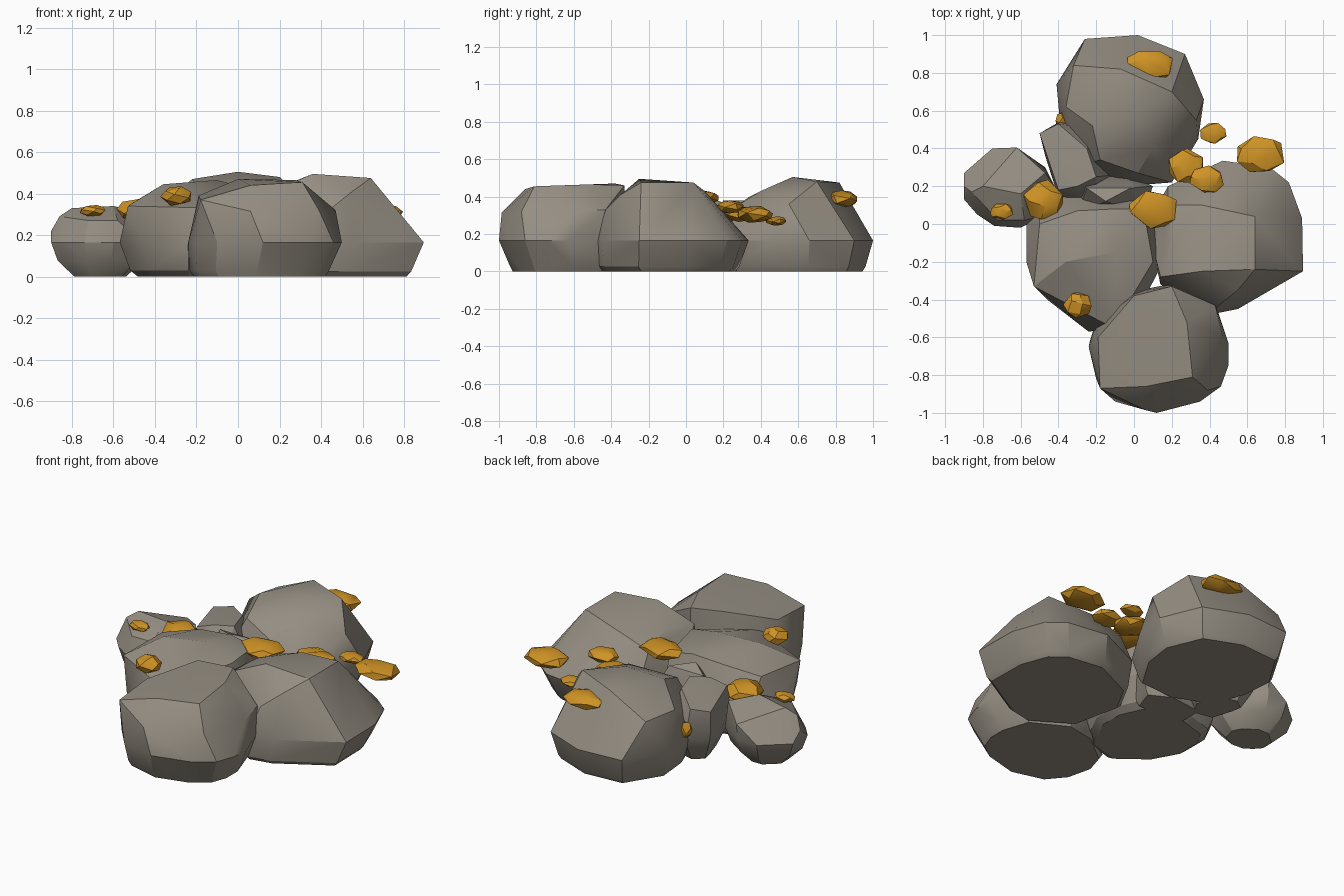
import bpy, bmesh, math, random
from mathutils import Vector, Matrix

if "Cube" in bpy.data.objects:
    bpy.data.objects.remove(bpy.data.objects["Cube"])

random.seed(4)


def material(name, rgb):
    m = bpy.data.materials.new(name)
    m.diffuse_color = (*rgb, 1)
    m.use_nodes = True
    m.node_tree.nodes["Principled BSDF"].inputs["Base Color"].default_value = m.diffuse_color
    return m


stone = material("warm_grey_stone", (0.3, 0.27, 0.225))
gold = material("gold_ore", (0.62, 0.29, 0.018))


def hull(name, points, mat, angle):
    """Faceted convex solid around a handful of points."""
    bm = bmesh.new()
    for p in points:
        bm.verts.new(p)
    res = bmesh.ops.convex_hull(bm, input=bm.verts)
    junk = set(res["geom_interior"]) | set(res["geom_unused"])
    bmesh.ops.delete(bm, geom=[g for g in junk if isinstance(g, bmesh.types.BMVert)],
                     context='VERTS')
    bmesh.ops.dissolve_limit(bm, angle_limit=math.radians(3),
                             verts=bm.verts, edges=bm.edges)
    bmesh.ops.recalc_face_normals(bm, faces=bm.faces)
    me = bpy.data.meshes.new(name)
    bm.to_mesh(me)
    bm.free()
    me.materials.append(mat)
    ob = bpy.data.objects.new(name, me)
    bpy.context.collection.objects.link(ob)
    bpy.ops.object.select_all(action='DESELECT')
    ob.select_set(True)
    bpy.context.view_layer.objects.active = ob
    bpy.ops.object.shade_smooth_by_angle(angle=math.radians(angle))
    return ob


def boulder(name, outline, upper, rings=((0, .82), (.025, .89)), shift=(0, 0),
            waist=0.165):
    """Low rings (height, scale), widest outline at the waist, upper corners."""
    cx = sum(p[0] for p in outline) / len(outline)
    cy = sum(p[1] for p in outline) / len(outline)
    pts = list(upper) + [(x, y, waist) for x, y in outline]
    for z, s in rings:
        pts += [(cx + (x - cx) * s + shift[0], cy + (y - cy) * s + shift[1], z)
                for x, y in outline]
    return hull(name, pts, stone, 28)


# Large boulders
boulder("back_boulder",
        [(-.26, .98), (.02, 1.0), (.27, .9), (.37, .66), (.34, .45),
         (.2, .22), (-.05, .2), (-.3, .3), (-.39, .52), (-.41, .74)],
        [(-.32, .84, .36), (-.07, .82, .475), (.2, .7, .48), (0, .57, .505),
         (.33, .55, .36), (.02, .27, .35), (.1, .4, .43), (-.22, .52, .47),
         (-.18, .34, .40), (-.36, .62, .36)],
        rings=((0, .86), (.025, .9)))
boulder("right_boulder",
        [(.89, .03), (.895, -.25), (.55, -.45), (.4, -.48), (.14, -.32),
         (.07, 0), (.18, .2), (.47, .335), (.72, .3), (.82, .22)],
        [(.64, .04, .475), (.64, -.24, .475), (.36, .1, .43), (.36, -.25, .495),
         (.2, -.1, .43), (.14, -.28, .40), (.45, -.43, .33), (.55, -.35, .41),
         (.18, .1, .37)],
        rings=((0, .86), (.025, .92)), shift=(-.03, -.02))
boulder("middle_boulder",
        [(-.57, 0), (-.57, -.2), (-.46, -.4), (-.24, -.57), (0, -.5),
         (.14, -.23), (.14, -.05), (.04, .17), (-.3, .18), (-.5, .12)],
        [(-.53, -.33, .34), (-.21, -.47, .345), (-.11, -.55, .33),
         (-.36, -.2, .445), (-.1, -.15, .465), (-.1, .08, .42),
         (-.3, .07, .405), (-.5, 0, .36), (.1, -.2, .41), (.05, .08, .39)],
        rings=((0, .74), (.03, .85)))
boulder("front_boulder",
        [(-.24, -.65), (-.2, -.82), (-.1, -.94), (.12, -1.0), (.35, -.94),
         (.46, -.86), (.5, -.75), (.5, -.63), (.44, -.45), (.2, -.32),
         (0, -.36), (-.2, -.52)],
        [(-.18, -.87, .37), (.06, -.985, .315), (.39, -.88, .32),
         (.06, -.86, .44), (.31, -.81, .455), (.28, -.52, .465),
         (.43, -.43, .33), (.2, -.33, .46), (0, -.38, .47), (-.19, -.6, .39),
         (.47, -.6, .32)],
        rings=((0, .86), (.03, .91)), shift=(-.03, .03))

# Small stones on the left
boulder("left_stone",
        [(-.9, .27), (-.9, .13), (-.83, .05), (-.74, -.01), (-.6, -.02),
         (-.46, .05), (-.42, .2), (-.47, .3), (-.62, .4), (-.75, .4)],
        [(-.9, .2, .22), (-.86, .17, .29), (-.8, .2, .33), (-.6, .16, .34),
         (-.62, .405, .26), (-.47, .27, .31), (-.72, .02, .27), (-.58, .02, .27)],
        rings=((0, .52), (.08, .87)))
boulder("gap_stone",
        [(-.49, .47), (-.38, .55), (-.2, .5), (-.1, .26), (-.2, .1),
         (-.4, .14), (-.47, .36)],
        [(-.5, .48, .33), (-.4, .53, .34), (-.45, .34, .34), (-.4, .18, .35),
         (-.25, .4, .375), (-.2, .25, .38), (-.3, .2, .38)],
        rings=((0, .55), (.08, .8)))
boulder("inner_stone",
        [(-.3, .25), (-.05, .28), (.1, .2), (.05, .05), (-.3, .05)],
        [(-.25, .19, .37), (-.02, .19, .37), (-.15, .12, .40)])


def nugget(name, centre, size, turn):
    """Flattened faceted lump scattered evenly round a sphere."""
    n, pts = 18, []
    spin = Matrix.Rotation(math.radians(turn), 3, 'Z')
    for i in range(n):
        z = 1 - 2 * (i + .5) / n
        r = math.sqrt(1 - z * z)
        a = i * 2.39996 + random.uniform(-.25, .25)
        pts.append(spin @ Vector((r * math.cos(a), r * math.sin(a), z)))
    # Fit the lump exactly to its half sizes
    for k in range(3):
        lo, hi = min(p[k] for p in pts), max(p[k] for p in pts)
        for p in pts:
            p[k] = centre[k] + size[k] * (2 * (p[k] - lo) / (hi - lo) - 1)
    return hull(name, pts, gold, 30)


# Gold nuggets: centre, half sizes
nuggets = [
    ((.085, .835, .388), (.12, .08, .045)),
    ((.42, .48, .27), (.07, .055, .025)),
    ((.67, .37, .305), (.125, .095, .045)),
    ((.275, .31, .305), (.09, .09, .04)),
    ((.385, .235, .345), (.09, .075, .035)),
    ((.1, .075, .395), (.125, .1, .043)),
    ((-.48, .13, .315), (.105, .105, .06)),
    ((-.7, .065, .318), (.062, .042, .027)),
    ((-.3, -.43, .388), (.075, .068, .047)),
    ((-.38, .55, .22), (.035, .045, .045)),
]
for i, (c, s) in enumerate(nuggets):
    nugget("gold_nugget_%d" % (i + 1), c, s, i * 47)
